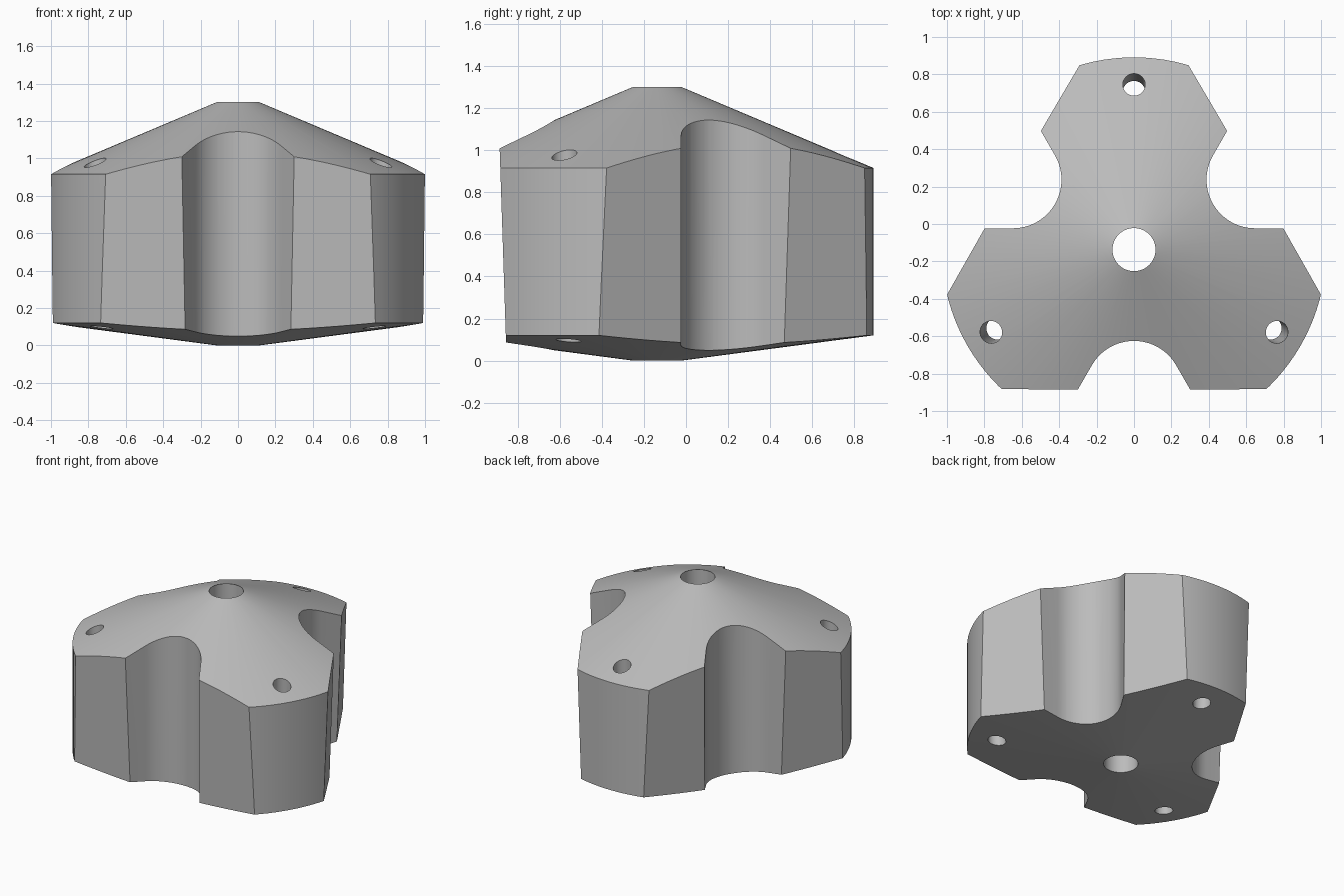
import bpy, bmesh, math
from mathutils import Vector, Matrix

if "Cube" in bpy.data.objects:
    bpy.data.objects.remove(bpy.data.objects["Cube"])

AXIS_Y = -0.137                     # the body's axis is offset so the bounds are centred
OUTER, BORE = 1.028, 0.115          # rim and centre hole radii
NOTCH_R = 0.26

grey = bpy.data.materials.new("grey")
grey.diffuse_color = (0.5, 0.5, 0.5, 1)
grey.use_nodes = True
grey.node_tree.nodes["Principled BSDF"].inputs["Base Color"].default_value = grey.diffuse_color


def make_object(name, bm):
    bmesh.ops.recalc_face_normals(bm, faces=bm.faces)
    mesh = bpy.data.meshes.new(name)
    bm.to_mesh(mesh)
    bm.free()
    mesh.materials.append(grey)
    obj = bpy.data.objects.new(name, mesh)
    bpy.context.collection.objects.link(obj)
    return obj


def prism(name, outline, vector):
    """Extrude a closed outline of 3D points along a vector."""
    bm = bmesh.new()
    face = bm.faces.new([bm.verts.new(p) for p in outline])
    geom = bmesh.ops.extrude_face_region(bm, geom=[face])["geom"]
    verts = [g for g in geom if isinstance(g, bmesh.types.BMVert)]
    bmesh.ops.translate(bm, verts=verts, vec=vector)
    return make_object(name, bm)


# Body: double-coned ring turned around the axis
bm = bmesh.new()
profile = [(BORE, 0), (OUTER, 0.12), (OUTER, 0.915), (BORE, 1.30)]
STEPS = 120
rings = []
for i in range(STEPS):
    a = math.tau * i / STEPS
    rings.append([bm.verts.new((r * math.cos(a), r * math.sin(a), z)) for r, z in profile])
for i in range(STEPS):
    here, there = rings[i], rings[(i + 1) % STEPS]
    for j in range(4):
        k = (j + 1) % 4
        bm.faces.new((here[j], there[j], there[k], here[k]))
body = make_object("hub_body", bm)

# Cutters, each made facing -y and then repeated three times
cutters = []
for n in range(3):
    turn = Matrix.Rotation(n * math.tau / 3, 4, 'Z')

    # Drafted flat side
    flat = lambda z: -(0.718 + (z - 0.09) * 0.033)
    side = prism("flat_cutter", [(-1.5, flat(-0.5), -0.5), (-1.5, -2, -0.5),
                                 (-1.5, -2, 2), (-1.5, flat(2), 2)], (3, 0, 0))

    # Round-bottomed notch with flared sides
    cy = -0.488 - NOTCH_R
    arc = [(NOTCH_R * math.cos(math.radians(a)), cy + NOTCH_R * math.sin(math.radians(a)), -0.5)
           for a in range(30, 151, 5)]
    x, y, z = arc[0]
    flare = x + 0.6 * math.tan(math.radians(30))
    outline = [(flare, y - 0.6, z)] + arc + [(-flare, y - 0.6, z)]
    notch = prism("notch_cutter", outline, (0, 0, 2.5))

    # Leaning screw hole in the arm
    low, high = Vector((0, 0.842, 0.10)), Vector((0, 0.882, 0.975))
    lean = high - low
    ring = [low - lean * 0.5 + Vector((0.06 * math.cos(t), 0.06 * math.sin(t), 0))
            for t in (math.tau * i / 40 for i in range(40))]
    hole = prism("hole_cutter", ring, lean * 2)

    for obj in (side, notch, hole):
        obj.data.transform(turn)
        cutters.append(obj)

# Carve the body
bpy.context.view_layer.objects.active = body
body.select_set(True)
for cutter in cutters:
    mod = body.modifiers.new("cut", 'BOOLEAN')
    mod.operation, mod.solver, mod.object = 'DIFFERENCE', 'EXACT', cutter
    bpy.ops.object.modifier_apply(modifier=mod.name)
    bpy.data.objects.remove(cutter)

body.data.transform(Matrix.Translation((0, AXIS_Y, 0)))
bpy.ops.object.shade_smooth_by_angle(angle=math.radians(20))
